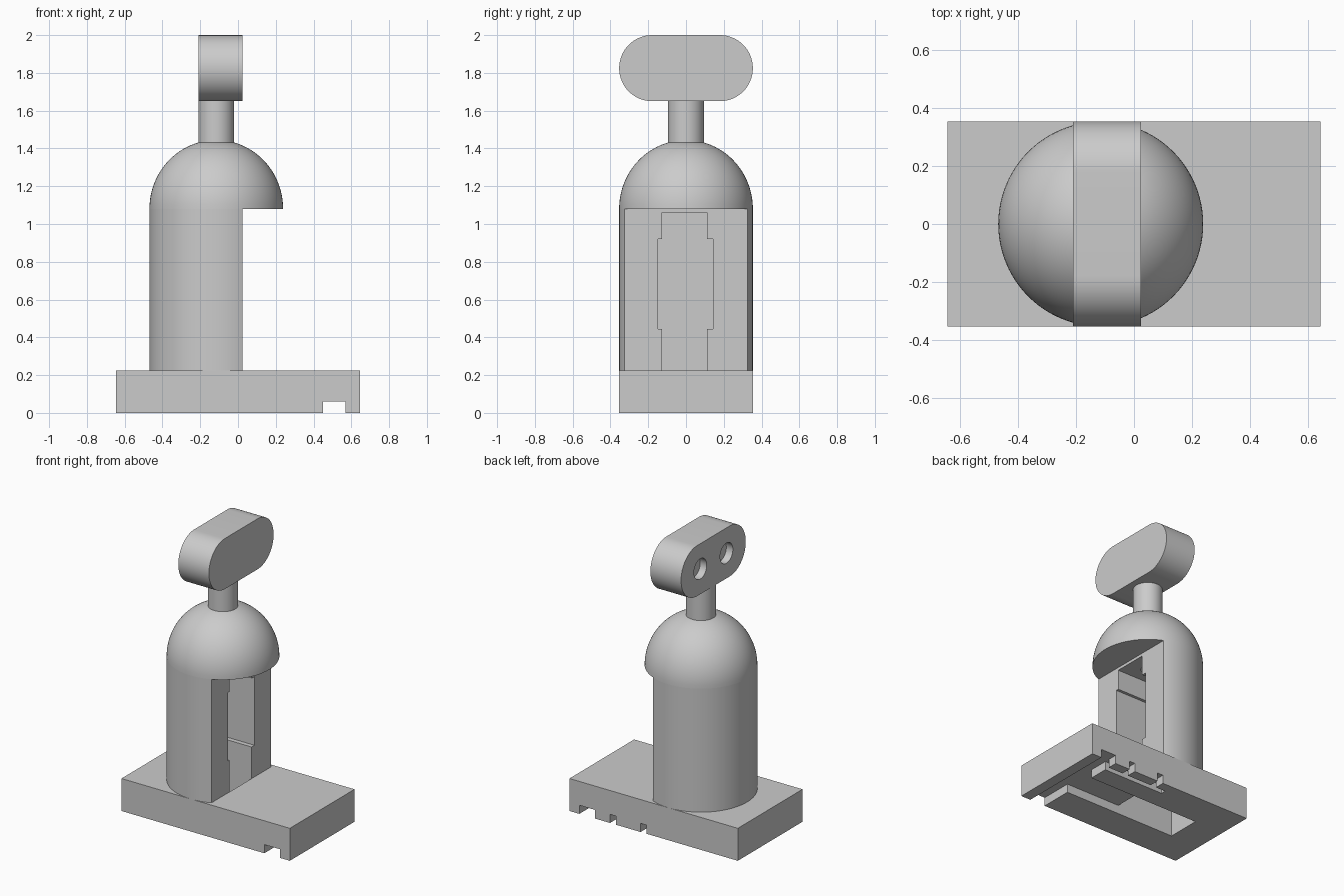
import bpy, bmesh, math
from mathutils import Matrix, Vector

if "Cube" in bpy.data.objects:
    bpy.data.objects.remove(bpy.data.objects["Cube"], do_unlink=True)

grey = bpy.data.materials.new("light_grey")
grey.use_nodes = True
grey.diffuse_color = (0.6, 0.6, 0.6, 1)
grey.node_tree.nodes["Principled BSDF"].inputs["Base Color"].default_value = (0.6, 0.6, 0.6, 1)

CX = -0.115           # axis of the body, dome and neck
RADIUS = 0.354
BASE_TOP = 0.225
BODY_TOP = 1.08
FRONT = 0.025         # flat face of the body
GROOVE = 0.06         # depth of the grooves under the base


def finish(bm, name):
    bmesh.ops.recalc_face_normals(bm, faces=bm.faces)
    mesh = bpy.data.meshes.new(name)
    bm.to_mesh(mesh)
    bm.free()
    obj = bpy.data.objects.new(name, mesh)
    bpy.context.collection.objects.link(obj)
    mesh.materials.append(grey)
    return obj


def box(name, x, y, z):
    bm = bmesh.new()
    size = (x[1] - x[0], y[1] - y[0], z[1] - z[0], 1)
    mid = Vector((sum(x), sum(y), sum(z))) / 2
    bmesh.ops.create_cube(bm, size=1, matrix=Matrix.Translation(mid) @ Matrix.Diagonal(size))
    return finish(bm, name)


def cylinder(name, centre, radius, depth, along_x=False, segments=96):
    bm = bmesh.new()
    turn = Matrix.Rotation(math.pi / 2, 4, 'Y') if along_x else Matrix.Identity(4)
    bmesh.ops.create_cone(bm, cap_ends=True, segments=segments, radius1=radius, radius2=radius,
                          depth=depth, matrix=Matrix.Translation(centre) @ turn)
    return finish(bm, name)


def cut(obj, *cutters):
    for cutter in cutters:
        cutter.hide_render = True
        mod = obj.modifiers.new("cut", 'BOOLEAN')
        mod.operation = 'DIFFERENCE'
        mod.solver = 'EXACT'
        mod.object = cutter
        bpy.context.view_layer.objects.active = obj
        bpy.ops.object.modifier_apply(modifier=mod.name)
        bpy.data.objects.remove(cutter, do_unlink=True)


def passage():
    return cylinder("passage_cutter", (CX, 0, 1.33), 0.045, 0.63, segments=32)


# Base slab with the slot opening and the grooves underneath
slot_y = (-0.127, 0.111)
under = (-0.1, GROOVE)
base = box("base", (-0.645, 0.645), (-RADIUS, RADIUS), (0, BASE_TOP))
cut(base,
    box("slot_opening", (-0.42, FRONT), slot_y, (-0.1, 0.4)),
    box("cross_groove", (0.45, 0.57), (-0.5, 0.5), under),
    box("centre_groove", (0, 0.5), slot_y, under),
    box("side_groove", (-0.02, 0.5), (0.25, 0.285), under),
    *[box("exit_groove", (x, x + 0.045), (0.27, 0.5), under) for x in (0.29, 0.055)])

# Body: cylinder with a flat face and an open inner slot
body = cylinder("body", (CX, 0, (BASE_TOP + BODY_TOP) / 2), RADIUS, BODY_TOP - BASE_TOP)
cut(body,
    box("front_cutter", (FRONT, 1), (-1, 1), (0, 2)),
    box("slot", (-0.42, 0.2), slot_y, (0.1, 1.06)),
    box("wide_slot", (-0.42, 0.2), (-0.147, 0.143), (0.445, 0.92)),
    passage())

# Dome: upper half of a sphere
bm = bmesh.new()
bmesh.ops.create_uvsphere(bm, u_segments=96, v_segments=48, radius=RADIUS)
geom = bm.verts[:] + bm.edges[:] + bm.faces[:]
bmesh.ops.bisect_plane(bm, geom=geom, dist=1e-5, plane_co=(0, 0, 0), plane_no=(0, 0, 1), clear_inner=True)
bmesh.ops.holes_fill(bm, edges=[e for e in bm.edges if e.is_boundary], sides=0)
bmesh.ops.transform(bm, verts=bm.verts,
                    matrix=Matrix.Translation((CX, 0, BODY_TOP)) @ Matrix.Diagonal((1, 1, 1.03, 1)))
dome = finish(bm, "dome")
cut(dome, passage())

# Neck
neck = cylinder("neck", (CX, 0, 1.53), 0.095, 0.25, segments=64)
cut(neck, passage())

# Head: rounded block made from a stadium profile
R, HALF, HEAD_Z = 0.175, RADIUS - 0.175, 1.825
BACK, STEPS = -0.21, 32
bm = bmesh.new()
ring = []
for side in (1, -1):
    for i in range(STEPS + 1):
        a = math.pi * i / STEPS - side * math.pi / 2
        ring.append(bm.verts.new((BACK, side * HALF + R * math.cos(a), HEAD_Z + R * math.sin(a))))
face = bm.faces.new(ring)
extruded = bmesh.ops.extrude_face_region(bm, geom=[face], use_keep_orig=True)["geom"]
bmesh.ops.translate(bm, vec=(FRONT - BACK, 0, 0),
                    verts=[v for v in extruded if isinstance(v, bmesh.types.BMVert)])
head = finish(bm, "head")

# Eye sockets
cut(head, *[cylinder("eye_cutter", (BACK, s * 0.143, HEAD_Z), 0.07, 0.1, True, 48) for s in (1, -1)])

# Smooth the round surfaces, keeping the edges sharp
bpy.ops.object.select_all(action='DESELECT')
for part in (base, body, dome, neck, head):
    part.select_set(True)
bpy.context.view_layer.objects.active = body
bpy.ops.object.shade_smooth_by_angle(angle=math.radians(30))
